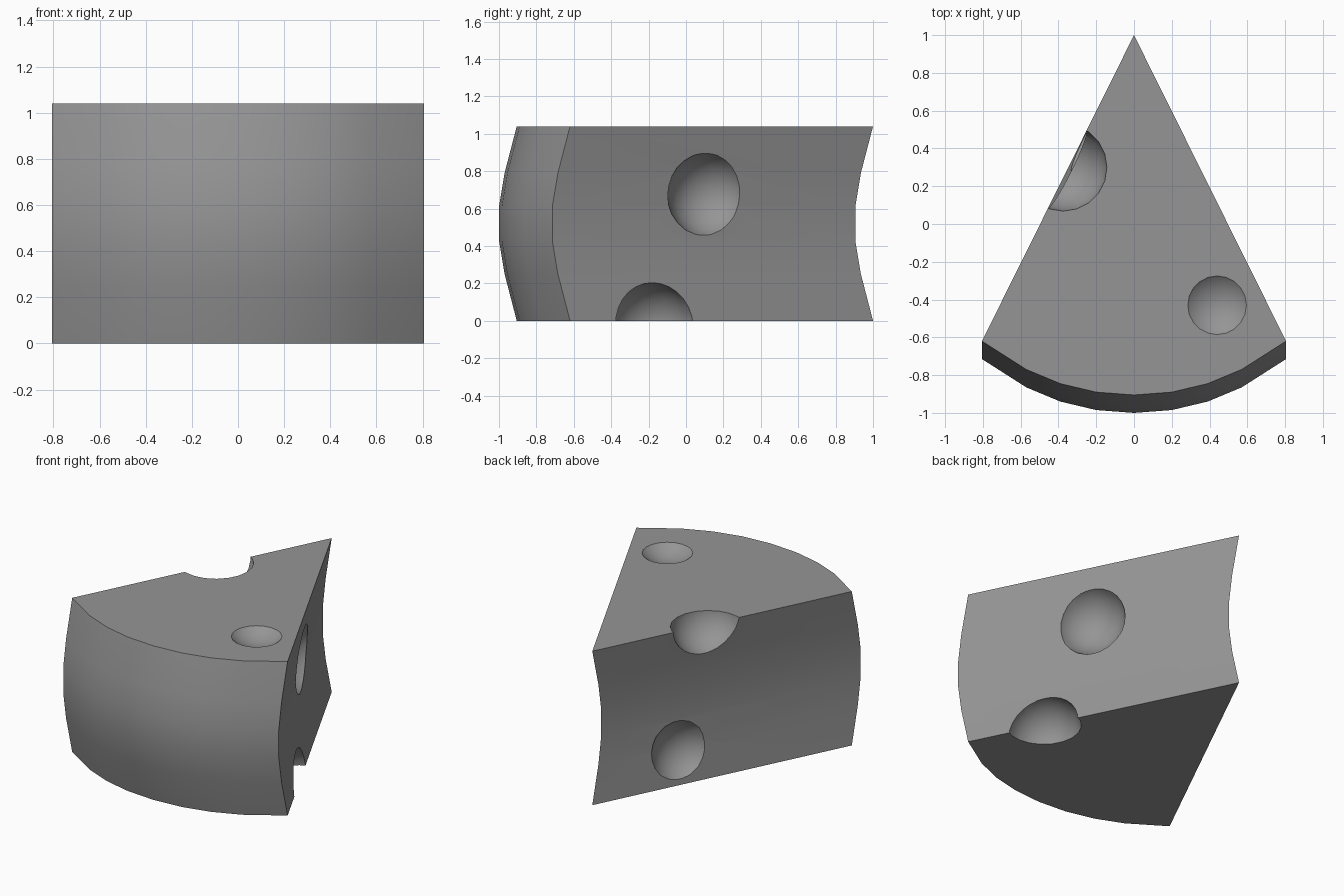
import bpy, bmesh
from mathutils import Matrix

cube = bpy.data.objects.get("Cube")
if cube:
    bpy.data.objects.remove(cube, do_unlink=True)

# Single rind colour
mat = bpy.data.materials.new("plain grey")
mat.use_nodes = True
grey = (0.3, 0.3, 0.3, 1)
mat.diffuse_color = grey
mat.node_tree.nodes["Principled BSDF"].inputs["Base Color"].default_value = grey


def make_object(name, bm):
    bmesh.ops.recalc_face_normals(bm, faces=bm.faces)
    mesh = bpy.data.meshes.new(name)
    bm.to_mesh(mesh)
    bm.free()
    mesh.materials.append(mat)
    obj = bpy.data.objects.new(name, mesh)
    bpy.context.collection.objects.link(obj)
    return obj


# Wedge: pointed outline with a rounded front, stacked in rings that bow forward
half = [(0.805, -0.62), (0.57, -0.77), (0.39, -0.845), (0.2, -0.89)]
outline = [(0, 1)] + [(-x, y) for x, y in half] + [(0, -0.905)] + half[::-1]
rings = [(0, 0), (0.25, 0.065), (0.43, 0.095), (0.61, 0.095), (0.79, 0.065), (1.04, 0)]

bm = bmesh.new()
stack = [[bm.verts.new((x, y - bow, z)) for x, y in outline] for z, bow in rings]
for low, high in zip(stack, stack[1:]):
    for i in range(len(outline)):
        j = (i + 1) % len(outline)
        bm.faces.new((low[i], low[j], high[j], high[i]))
bm.faces.new(stack[0][::-1])
bm.faces.new(stack[-1])
wedge = make_object("cheese_wedge", bm)

# Round holes bitten out of the top, sides and lower edge
holes = [(0.44, -0.43, 1.215), (-0.375, 0.3, 1.07), (0.488, 0.135, 0.672),
         (-0.374, 0.502, 0.24), (0.58, -0.17, -0.03)]
bm = bmesh.new()
for centre in holes:
    bmesh.ops.create_uvsphere(bm, u_segments=20, v_segments=14, radius=0.235,
                              matrix=Matrix.Translation(centre))
cutter = make_object("hole_cutter", bm)
cutter.hide_render = True

bpy.ops.object.select_all(action="DESELECT")
wedge.select_set(True)
bpy.context.view_layer.objects.active = wedge
cut = wedge.modifiers.new("holes", "BOOLEAN")
cut.operation = "DIFFERENCE"
cut.solver = "EXACT"
cut.object = cutter
bpy.ops.object.modifier_apply(modifier=cut.name)
bpy.data.objects.remove(cutter, do_unlink=True)
bpy.ops.object.shade_smooth_by_angle(angle=0.6)
